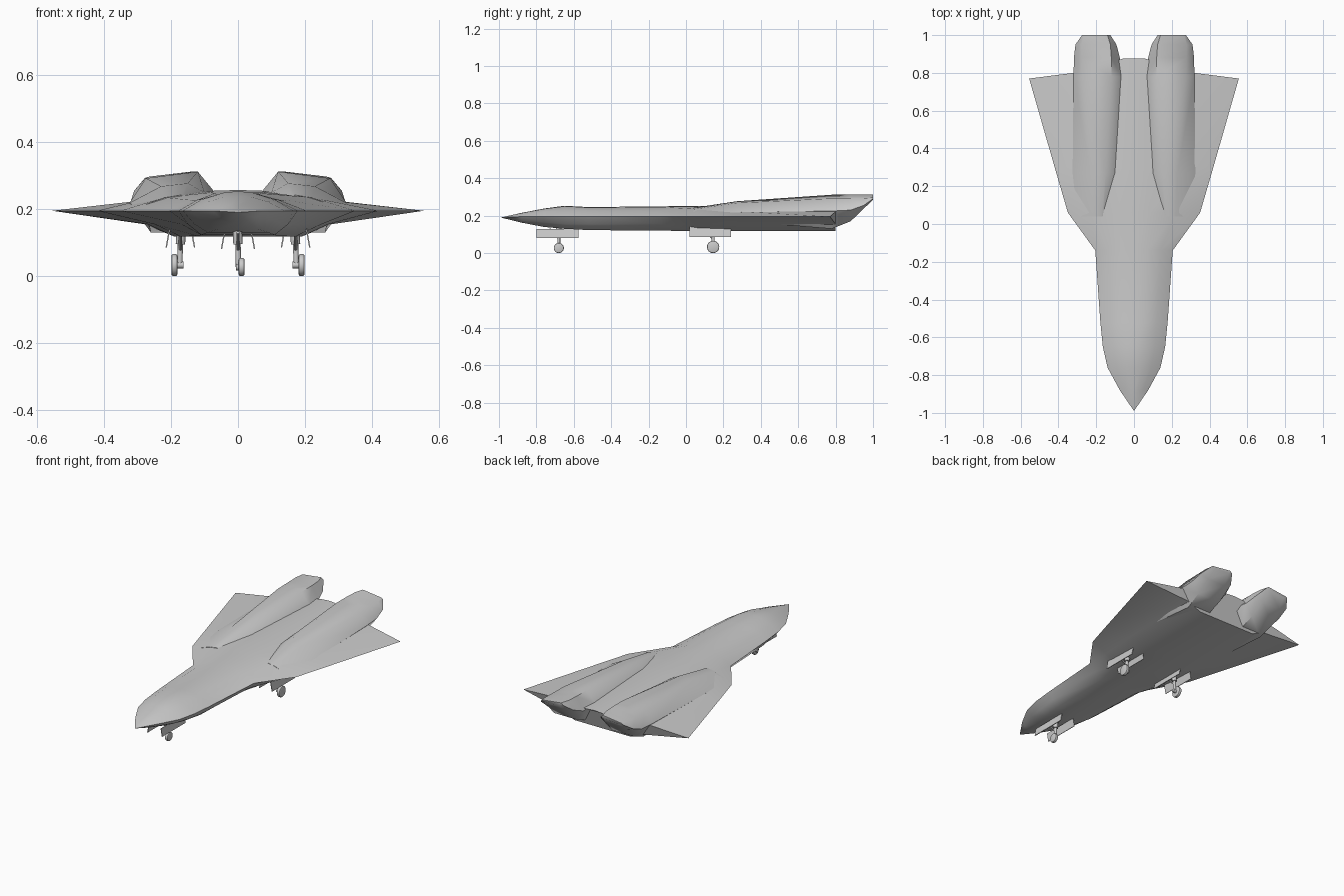
import bpy, bmesh, math
from mathutils import Vector, Matrix

if "Cube" in bpy.data.objects:
    bpy.data.objects.remove(bpy.data.objects["Cube"])

grey = bpy.data.materials.new("hull_grey")
grey.diffuse_color = (0.6, 0.6, 0.6, 1)
grey.use_nodes = True
grey.node_tree.nodes["Principled BSDF"].inputs["Base Color"].default_value = grey.diffuse_color


def finish(name, bm, angle=40):
    bmesh.ops.remove_doubles(bm, verts=bm.verts, dist=0.0005)
    bmesh.ops.recalc_face_normals(bm, faces=bm.faces)
    me = bpy.data.meshes.new(name)
    bm.to_mesh(me)
    bm.free()
    me.materials.append(grey)
    for p in me.polygons:
        p.use_smooth = True
    me.set_sharp_from_angle(angle=math.radians(angle))
    ob = bpy.data.objects.new(name, me)
    bpy.context.collection.objects.link(ob)
    return ob


def loft(name, rings, angle=40):
    bm = bmesh.new()
    rows = [[bm.verts.new(p) for p in r] for r in rings]
    n = len(rows[0])
    for a, b in zip(rows, rows[1:]):
        for i in range(n):
            j = (i + 1) % n
            bm.faces.new((a[i], a[j], b[j], b[i]))
    bm.faces.new(rows[0])
    bm.faces.new(rows[-1])
    return finish(name, bm, angle)


def mirrored_ring(half):
    return half + [(-x, y, z) for x, y, z in reversed(half[1:-1])]


# Hull and wings: y, top z, shoulder, upper slope, wing edge x, lower slope, keel corner
stations = [
    (-0.99, .190, 0, .190, 0, .190, 0, 0, .190, 0, .190),
    (-0.88, .215, .02, .213, .05, .204, .075, .055, .175, .03, .163),
    (-0.76, .238, .04, .236, .09, .222, .14, .11, .165, .06, .140),
    (-0.65, .253, .04, .250, .11, .228, .165, .13, .155, .09, .130),
    (-0.52, .246, .06, .243, .12, .228, .178, .15, .155, .11, .123),
    (-0.14, .250, .07, .247, .14, .227, .205, .17, .155, .12, .120),
    (0.06, .252, .08, .250, .22, .235, .35, .25, .155, .17, .118),
    (0.30, .257, .07, .255, .31, .222, .42, .27, .155, .19, .118),
]
rings = []
for y, zt, xs, zs, xm, zm, xe, xl, zl, xb, zb in stations:
    ze = .19 if y < -.9 else .195
    rings.append(mirrored_ring([(0, y, zt), (xs, y, zs), (xm, y, zm), (xe, y, ze),
                                (xl, y, zl), (xb, y, zb), (0, y, zb)]))
rings.append(mirrored_ring([(0, .875, .255), (.06, .875, .25), (.32, .80, .222), (.555, .77, .195),
                            (.28, .80, .155), (.19, .80, .118), (0, .80, .118)]))
loft("hull_and_wings", rings)

# Engine nacelles: y, then inner base, inner top, outer top, outer base, two lower points
engine = [
    (0.04, (.16, .235), (.17, .242), (.22, .234), (.30, .205), (.26, .19), (.17, .19)),
    (0.27, (.10, .250), (.15, .277), (.23, .268), (.325, .218), (.27, .17), (.12, .17)),
    (0.78, (.065, .245), (.12, .312), (.275, .292), (.32, .225), (.26, .13), (.12, .13)),
    (0.88, (.075, .235), (.12, .312), (.277, .292), (.318, .230), (.27, .17), (.12, .17)),
    (0.95, (.093, .262), (.125, .312), (.278, .293), (.310, .255), (.26, .237), (.14, .237)),
    (1.00, (.125, .300), (.14, .312), (.265, .297), (.275, .290), (.25, .286), (.15, .292)),
]
for s, side in ((-1, "left"), (1, "right")):
    loft(side + "_engine", [[(s * x, y, z) for x, z in pts] for y, *pts in engine], 50)


def cylinder(name, a, b, r, seg=16):
    a, b = Vector(a), Vector(b)
    d = b - a
    bm = bmesh.new()
    m = Matrix.Translation((a + b) / 2) @ d.to_track_quat('Z', 'Y').to_matrix().to_4x4()
    bmesh.ops.create_cone(bm, cap_ends=True, segments=seg, radius1=r, radius2=r,
                          depth=d.length, matrix=m)
    return bm if name is None else finish(name, bm)


def box(name, c, size, tilt=0):
    bm = bmesh.new()
    m = Matrix.Translation(c) @ Matrix.Rotation(tilt, 4, 'Y') @ Matrix.Diagonal((*size, 1))
    bmesh.ops.create_cube(bm, size=1, matrix=m)
    return finish(name, bm)


def wheel(name, c, r, w):
    bm = cylinder(None, (c[0] - w / 2, c[1], c[2]), (c[0] + w / 2, c[1], c[2]), r, 24)
    rim = [e for e in bm.edges if abs(e.verts[0].co.x - e.verts[1].co.x) < 1e-5]
    bmesh.ops.bevel(bm, geom=rim, offset=w * .3, segments=2, affect='EDGES', profile=.5)
    return finish(name, bm)


# Landing gear: strut, axle, wheel and a pair of splayed bay doors
def gear(name, x, y, s, r, door_y, door_len, door_z, door_h, spread):
    wx = x + s * .018
    cylinder(name + "_upper_strut", (x - s * .004, y, .15), (x, y, .095), .014)
    cylinder(name + "_lower_strut", (x, y, .10), (x + s * .002, y, r), .008)
    cylinder(name + "_axle", (x - s * .010, y, r), (wx, y, r), .010)
    wheel(name + "_wheel", (wx, y, r), r, .018)
    cylinder(name + "_brace", (x, y - .05, .13), (x, y, .075), .005, 8)
    for k, label in ((-1, "_left_door"), (1, "_right_door")):
        box(name + label, (x + k * spread, door_y, door_z), (.004, door_len, door_h), -k * .18)


gear("nose_gear", 0, -.68, .6, .027, -.6875, .225, .104, .048, .045)
gear("left_gear", -.172, .145, -1, .033, .13, .22, .12, .07, .036)
gear("right_gear", .172, .145, 1, .033, .13, .22, .12, .07, .036)
